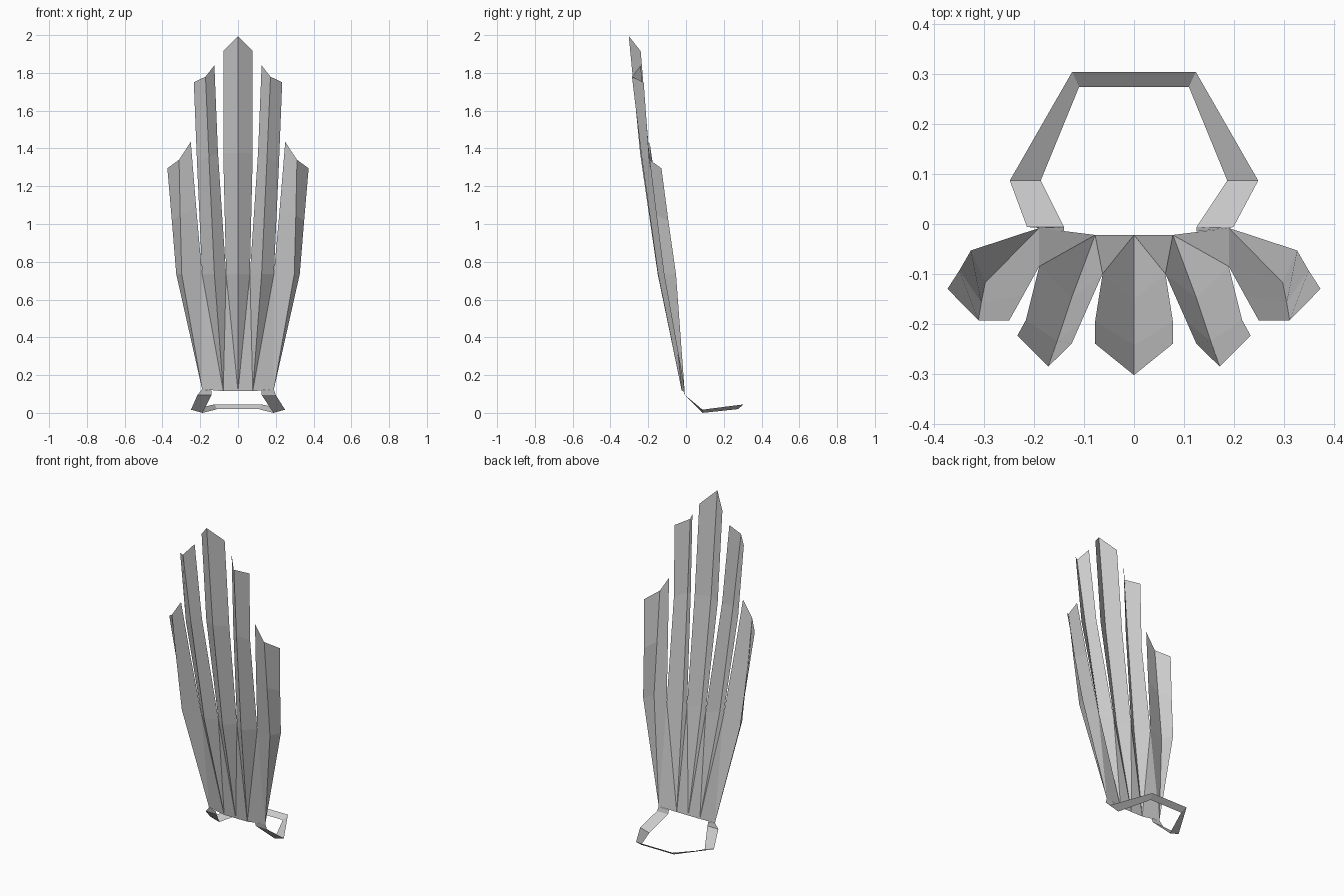
import bpy

if "Cube" in bpy.data.objects:
    bpy.data.objects.remove(bpy.data.objects["Cube"])


def sheet(name, rows):
    """Flat-shaded open sheet made from equal-length rows of points."""
    n = len(rows[0])
    verts = [p for row in rows for p in row]
    faces = [(r * n + c, r * n + c + 1, (r + 1) * n + c + 1, (r + 1) * n + c)
             for r in range(len(rows) - 1) for c in range(n - 1)]
    return polygons(name, verts, faces)


def polygons(name, verts, faces):
    mesh = bpy.data.meshes.new(name)
    mesh.from_pydata(verts, [], faces)
    mesh.update()
    obj = bpy.data.objects.new(name, mesh)
    bpy.context.collection.objects.link(obj)
    return obj


def flip(p, s):
    return (p[0] * s, p[1], p[2])


def feather(name, base, mid, upper, tip, s=1):
    """Folded feather: rows hold outer edge, ridge and inner edge."""
    verts = [base] + mid + upper + tip
    faces = [(0, 2, 1), (0, 3, 2)]
    for k in (1, 4):
        faces += [(k, k + 1, k + 4, k + 3), (k + 1, k + 2, k + 5, k + 4)]
    return polygons(name, [flip(v, s) for v in verts], faces)


# shared points: feather roots along the brow and the valleys between feathers
root_1, root_2, root_3 = (0, -.022, .12), (.078, -.022, .12), (.19, -.008, .13)
valley_1, valley_2 = (.063, -.10, .74), (.19, -.085, .74)

# centre feather
feather("centre_feather", root_1,
        [flip(valley_1, -1), (0, -.15, .74), valley_1],
        [(-.078, -.195, 1.38), (0, -.243, 1.38), (.078, -.195, 1.38)],
        [(-.078, -.24, 1.92), (0, -.303, 2.0), (.078, -.24, 1.92)])

for s, side in ((-1, "left"), (1, "right")):
    # middle and outer feathers
    feather(side + "_middle_feather", root_2,
            [valley_2, (.125, -.148, .74), valley_1],
            [(.217, -.193, 1.33), (.154, -.235, 1.36), (.106, -.197, 1.38)],
            [(.234, -.224, 1.755), (.172, -.286, 1.785), (.125, -.24, 1.845)], s)
    feather(side + "_outer_feather", root_3,
            [(.327, -.053, .74), (.298, -.117, .74), valley_2],
            [(.35, -.093, 1.02), (.306, -.157, 1.05), (.222, -.143, 1.10)],
            [(.374, -.13, 1.30), (.312, -.193, 1.345), (.25, -.193, 1.44)], s)

    # triangular webs joining neighbouring feathers at the brow
    web = [root_1, root_2, root_3, valley_1, valley_2]
    polygons(side + "_web", [flip(v, s) for v in web], [(0, 1, 3), (1, 2, 4)])

    # tab joining the web to the head strap
    shift = -.0075
    outer = (s * .207 + shift, -.006, .10)
    inner = (s * .133 + shift, -.006, .10)
    polygons(side + "_tab",
             [flip(root_3, s), (s * .133 + shift, -.015, .123), inner, outer],
             [(0, 1, 2, 3)])

    # head strap side arms
    sheet(side + "_strap", [
        [outer, inner],
        [(s * .249, .087, .022), (s * .187, .087, .005)],
        [(s * .124, .305, .05), (s * .11, .275, .025)]])

# back of the head strap
sheet("back_strap", [[(-.124, .305, .05), (-.11, .275, .025)],
                     [(.124, .305, .05), (.11, .275, .025)]])

# rest the lowest strap edge on the ground
for obj in bpy.context.collection.objects:
    obj.location.z -= .005
